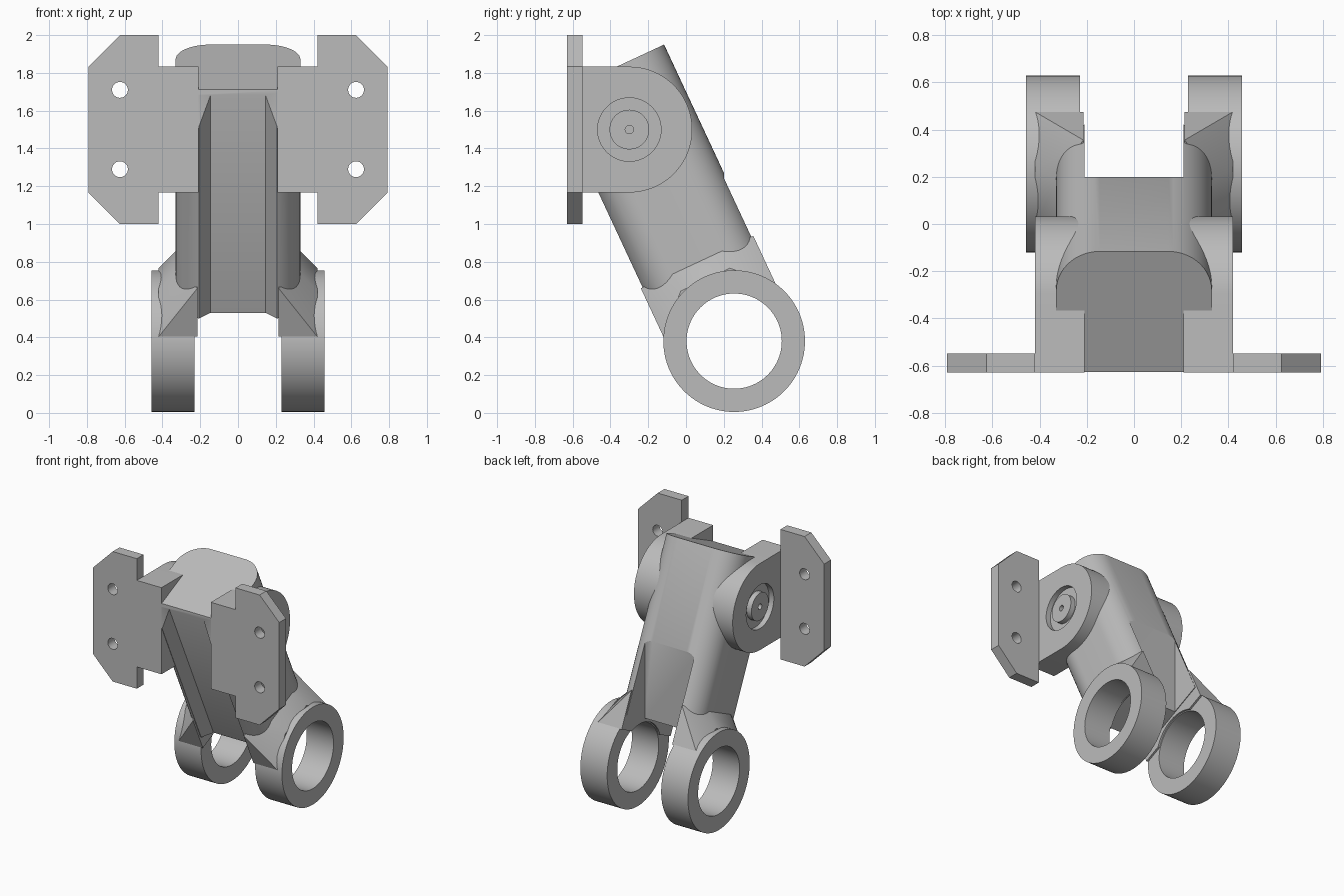
import bpy, bmesh, math
from mathutils import Matrix, Vector

cube = bpy.data.objects.get("Cube")
if cube:
    bpy.data.objects.remove(cube, do_unlink=True)

grey = bpy.data.materials.new("plain_grey")
grey.use_nodes = True
grey.diffuse_color = (0.5, 0.5, 0.5, 1)
grey.node_tree.nodes["Principled BSDF"].inputs["Base Color"].default_value = (0.5, 0.5, 0.5, 1)

PIVOT = (-0.30, 1.50)      # y, z of the hinge
EYE = (0.255, 0.38)        # y, z of the lower rings
TILT = Matrix.Translation((0, *PIVOT)) @ Matrix.Rotation(math.radians(25), 4, 'X')
BACK, FRONT = 0.357, -0.30  # arm faces in the tilted frame


def finish(name, bm, matrix=None):
    bmesh.ops.recalc_face_normals(bm, faces=bm.faces)
    if matrix:
        bm.transform(matrix)
    mesh = bpy.data.meshes.new(name)
    bm.to_mesh(mesh)
    bm.free()
    mesh.materials.append(grey)
    obj = bpy.data.objects.new(name, mesh)
    bpy.context.collection.objects.link(obj)
    return obj


def prism(name, points, axis, a, b, matrix=None):
    """Extrude a flat outline along an axis from a to b."""
    place = {'x': lambda p, t: (t, p[0], p[1]),
             'y': lambda p, t: (p[0], t, p[1]),
             'z': lambda p, t: (p[0], p[1], t)}[axis]
    bm = bmesh.new()
    face = bm.faces.new([bm.verts.new(place(p, a)) for p in points])
    new = bmesh.ops.extrude_face_region(bm, geom=[face])["geom"]
    shift = Vector(place((0, 0), b - a))
    bmesh.ops.translate(bm, vec=shift, verts=[v for v in new if isinstance(v, bmesh.types.BMVert)])
    return finish(name, bm, matrix)


def arc(center, r, start=0, end=360, n=64):
    full = end - start == 360
    angles = [math.radians(start + (end - start) * i / (n if full else n - 1)) for i in range(n)]
    return [(center[0] + r * math.cos(t), center[1] + r * math.sin(t)) for t in angles]


def rect(x0, x1, y0, y1):
    return [(x0, y0), (x1, y0), (x1, y1), (x0, y1)]


def select_only(obj):
    bpy.ops.object.select_all(action='DESELECT')
    obj.select_set(True)
    bpy.context.view_layer.objects.active = obj


def cut(obj, cutter):
    cutter.hide_render = True
    mod = obj.modifiers.new("cut", 'BOOLEAN')
    mod.operation, mod.solver, mod.object = 'DIFFERENCE', 'EXACT', cutter
    select_only(obj)
    bpy.ops.object.modifier_apply(modifier=mod.name)
    bpy.data.objects.remove(cutter, do_unlink=True)


def smooth(obj):
    select_only(obj)
    bpy.ops.object.shade_smooth_by_angle(angle=math.radians(25))


# Leaning arm: rounded section, clipped flat at the front
r = 0.185
w = 0.33 - r
section = (arc((w, BACK - r), r, 0, 90, 14) + arc((-w, BACK - r), r, 90, 180, 14)
           + arc((-w, FRONT + r), r, 180, 270, 14) + arc((w, FRONT + r), r, 270, 360, 14))
arm = prism("arm", section, 'z', -0.968, 0.33, TILT)
cut(arm, prism("front_clip", rect(-1, 1, -2, -0.628), 'z', 0, 3))
cut(arm, prism("back_slot", rect(-0.21, 0.21, 0.2, 1), 'z', 0, 3))
groove = [(-0.145, -0.22), (0.145, -0.22), (0.215, FRONT), (0.215, -0.6), (-0.215, -0.6), (-0.215, FRONT)]
cut(arm, prism("front_groove", groove, 'z', -1.5, 0.6, TILT))
smooth(arm)

for side, s in (("left", 1), ("right", -1)):
    # Flared leg joining the arm to its ring
    bm = bmesh.new()
    for x, u, v0, v1 in ((0.215, -0.787, FRONT, BACK), (0.215, -1.07, FRONT, BACK),
                         (0.33, -0.79, -0.115, 0.172), (0.42, -0.89, -0.115, 0.172),
                         (0.42, -1.07, FRONT, BACK)):
        for v in (v0, v1):
            bm.verts.new((s * x, v, u))
    bmesh.ops.convex_hull(bm, input=bm.verts)
    leg = finish(side + "_leg", bm, TILT)
    cut(leg, prism("bore", arc(EYE, 0.26), 'x', -1, 1))
    smooth(leg)

    # Lower ring
    ring = prism(side + "_ring", arc(EYE, 0.375, n=96), 'x', s * 0.23, s * 0.458)
    cut(ring, prism("bore", arc(EYE, 0.252, n=96), 'x', -1, 1))
    smooth(ring)

    # Hinge lug with rounded end, annular recess and pin hole
    lug_outline = [(-0.63, 1.167), *arc(PIVOT, 0.333, -90, 90, 40), (-0.63, 1.833)]
    lug = prism(side + "_hinge_lug", lug_outline, 'x', s * 0.21, s * 0.42)
    recess = prism("recess", arc(PIVOT, 0.168), 'x', s * 0.38, s * 0.5)
    cut(recess, prism("hub", arc(PIVOT, 0.105), 'x', s * 0.3, s * 0.6))
    cut(lug, recess)
    cut(lug, prism("pin_hole", arc(PIVOT, 0.022, n=24), 'x', s * 0.36, s * 0.5))
    smooth(lug)

    # Mounting plate with clipped outer corners and two bolt holes
    outline = [(0.42, 1), (0.625, 1), (0.792, 1.167), (0.792, 1.833), (0.625, 2), (0.42, 2)]
    plate = prism(side + "_mounting_plate", [(s * x, z) for x, z in outline], 'y', -0.63, -0.548)
    for z in (1.29, 1.71):
        cut(plate, prism("bolt_hole", arc((s * 0.625, z), 0.042, n=32), 'y', -1, 0))
    smooth(plate)
